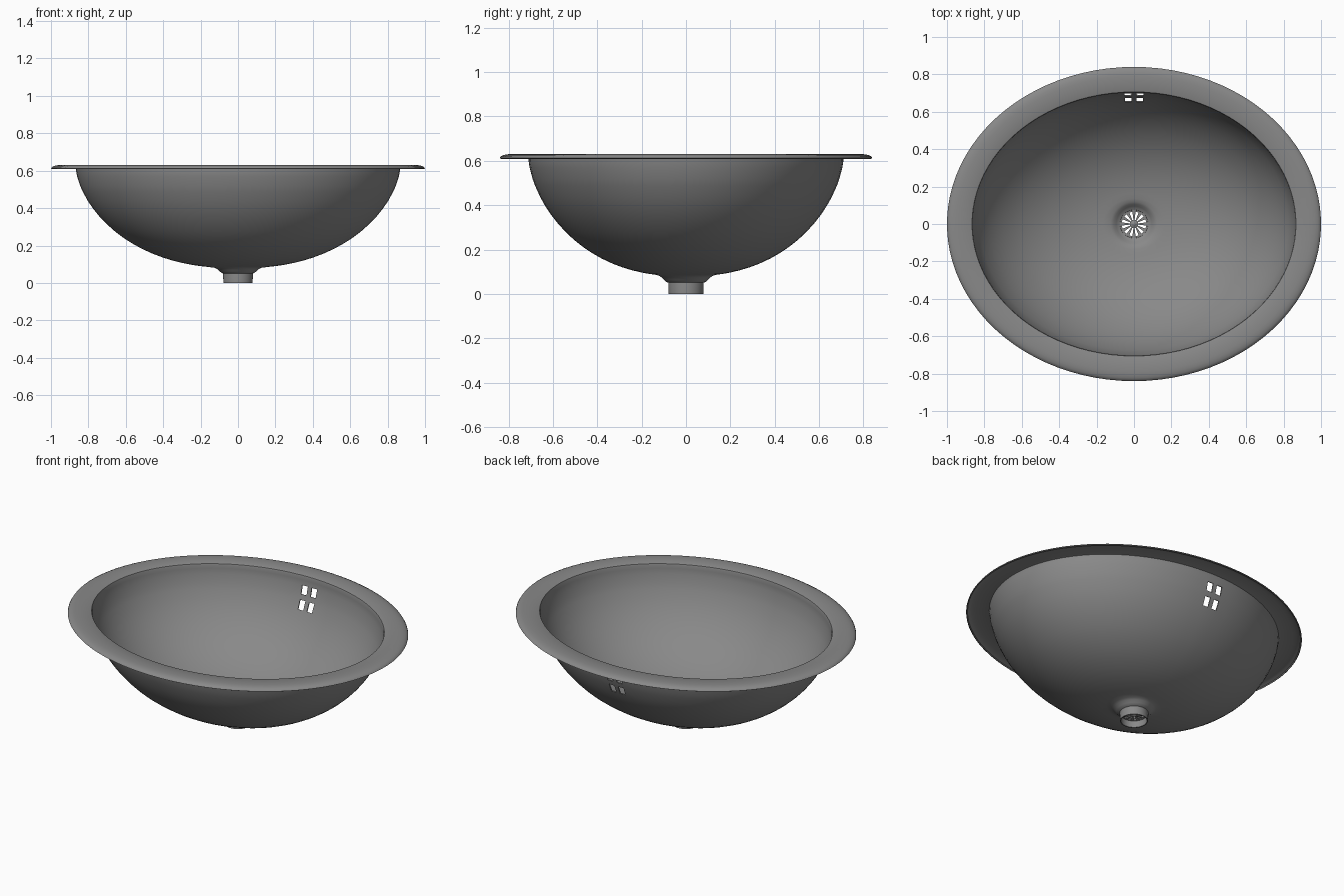
import bpy, bmesh, math

if "Cube" in bpy.data.objects:
    bpy.data.objects.remove(bpy.data.objects["Cube"])

grey = bpy.data.materials.new("satin_grey")
grey.diffuse_color = (0.25, 0.25, 0.25, 1)
grey.use_nodes = True
grey.node_tree.nodes["Principled BSDF"].inputs["Base Color"].default_value = grey.diffuse_color


def lathe(name, rings, angles, is_hole, thickness, cap=False):
    """Sheet through elliptical rings (a, b, z), minus hole cells, thickened downward."""
    bm = bmesh.new()
    n = len(angles)
    grid = [[bm.verts.new((a * math.cos(t), b * math.sin(t), z)) for t in angles]
            for a, b, z in rings]
    for i in range(len(rings) - 1):
        for j in range(n):
            if not is_hole(i, j):
                k = (j + 1) % n
                bm.faces.new((grid[i][j], grid[i][k], grid[i + 1][k], grid[i + 1][j]))
    if cap:
        bm.faces.new(grid[-1])
    mesh = bpy.data.meshes.new(name)
    bm.to_mesh(mesh)
    bm.free()
    mesh.materials.append(grey)
    ob = bpy.data.objects.new(name, mesh)
    bpy.context.collection.objects.link(ob)
    bpy.ops.object.select_all(action='DESELECT')
    bpy.context.view_layer.objects.active = ob
    ob.select_set(True)
    mod = ob.modifiers.new("thickness", 'SOLIDIFY')
    mod.thickness = thickness
    mod.offset = -1
    bpy.ops.object.modifier_apply(modifier=mod.name)
    bpy.ops.object.shade_smooth_by_angle(angle=math.radians(35))
    return ob


# Rim with rounded outer lip
rings = [(1.0, 0.84, 0.612), (0.996, 0.836, 0.619), (0.984, 0.824, 0.625),
         (0.968, 0.808, 0.629), (0.95, 0.79, 0.63), (0.872, 0.712, 0.63),
         (0.866, 0.706, 0.627), (0.863, 0.703, 0.618)]

# Bowl wall, as a superellipse; four of the levels bound the overflow holes
hole_levels = []
for z in (0.60, 0.57, 0.52, 0.49, 0.44, 0.40, 0.36, 0.32, 0.28, 0.25, 0.22, 0.19,
          0.165, 0.142, 0.125, 0.112, 0.102, 0.096, 0.092):
    if z in (0.57, 0.49):
        hole_levels.append(len(rings))
    f = (1 - ((0.62 - z) / 0.535) ** 1.65) ** 0.43
    rings.append((0.862 * f, 0.705 * f, z))

# Flare into the round drain pipe
rings += [(0.125, 0.118, 0.087), (0.108, 0.106, 0.079), (0.095, 0.095, 0.067),
          (0.085, 0.085, 0.059), (0.075, 0.075, 0.054), (0.074, 0.074, 0.048),
          (0.072, 0.072, 0.0)]

# Angles every 4 degrees, with special columns for the overflow holes at the back
degrees = [2 + 4 * k for k in range(90)]
p = degrees.index(86)
degrees[p:p + 3] = [86.6, 89.1, 90.9, 93.4]
lathe("basin", rings, [math.radians(d) for d in degrees],
      lambda i, j: i in hole_levels and j in (p, p + 2), 0.006)

# Drain strainer with radial slots and a raised middle
strainer = [(r, r, z) for r, z in ((0.076, 0.05), (0.066, 0.049), (0.045, 0.047),
                                   (0.022, 0.047), (0.014, 0.049), (0.009, 0.053),
                                   (0.004, 0.055))]
lathe("drain_strainer", strainer, [math.tau * k / 48 for k in range(48)],
      lambda i, j: i in (1, 2) and j % 4 in (1, 2), 0.008, cap=True)
